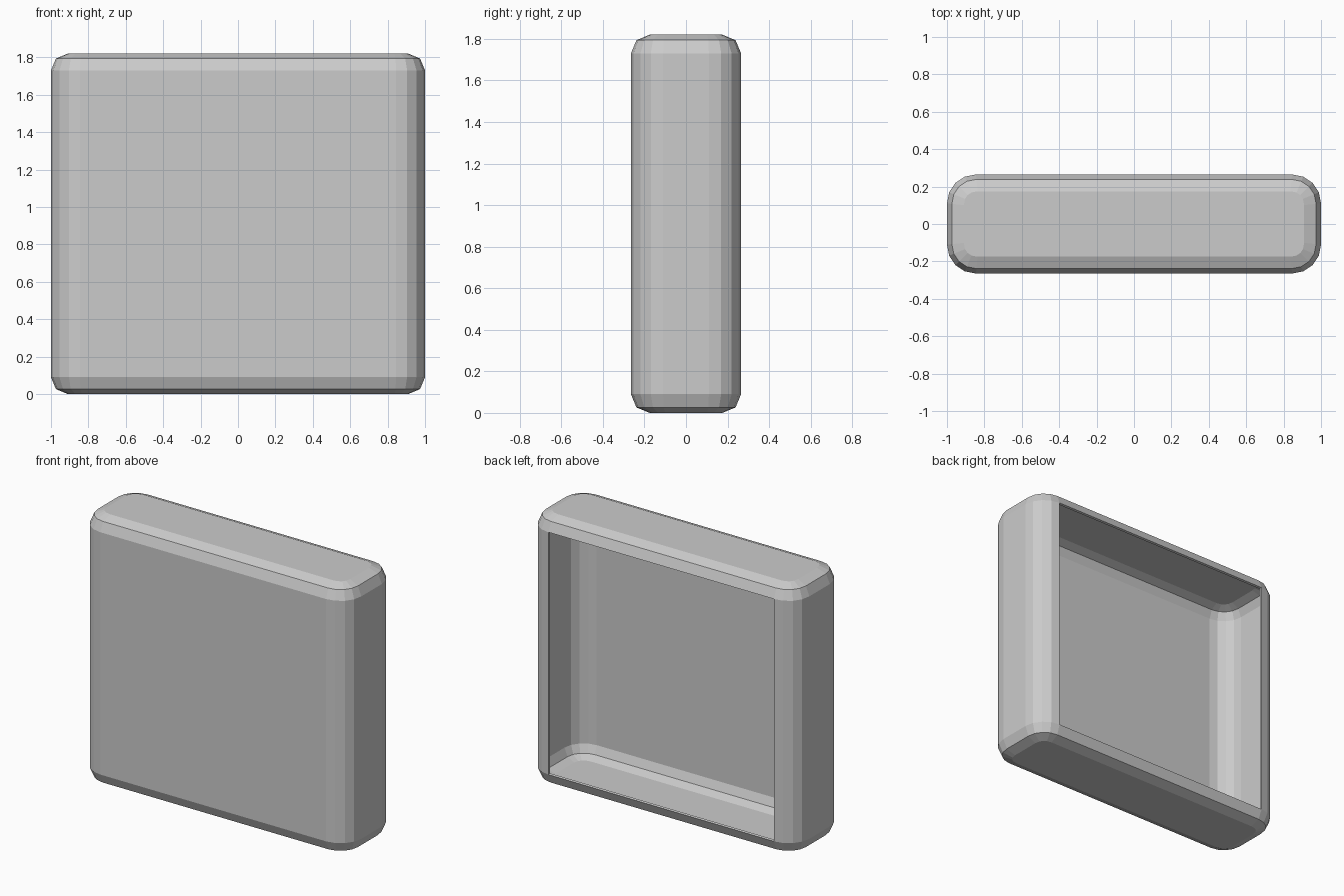
import bpy, bmesh
from mathutils import Matrix

if "Cube" in bpy.data.objects:
    bpy.data.objects.remove(bpy.data.objects["Cube"])

W, D, H = 2.0, 0.53, 1.82

bm = bmesh.new()
bmesh.ops.create_cube(bm, size=1.0, matrix=Matrix.Translation((0, 0, H / 2)) @ Matrix.Diagonal((W, D, H, 1)))

# Wide rounding on the four upright corners
upright = [e for e in bm.edges if abs(e.verts[0].co.z - e.verts[1].co.z) > 0.1]
bmesh.ops.bevel(bm, geom=upright, offset=0.155, offset_type='OFFSET', segments=4,
                profile=0.5, affect='EDGES', clamp_overlap=True)

# Smaller two-step rounding around the top and bottom rims
rims = [e for e in bm.edges if abs(e.verts[0].co.z - e.verts[1].co.z) < 1e-4]
bmesh.ops.bevel(bm, geom=rims, offset=0.09, offset_type='OFFSET', segments=2,
                profile=0.5, affect='EDGES', clamp_overlap=True)

# Open the flat back panel
bm.normal_update()
back = max(bm.faces, key=lambda f: f.calc_center_median().y + f.normal.y)
bmesh.ops.delete(bm, geom=[back], context='FACES')

mesh = bpy.data.meshes.new("open_back_case")
bm.to_mesh(mesh)
bm.free()
case = bpy.data.objects.new("open_back_case", mesh)
bpy.context.collection.objects.link(case)

# Thin wall, grown inward
wall = case.modifiers.new("wall", 'SOLIDIFY')
wall.thickness = 0.015
wall.offset = -1
wall.use_even_offset = True
